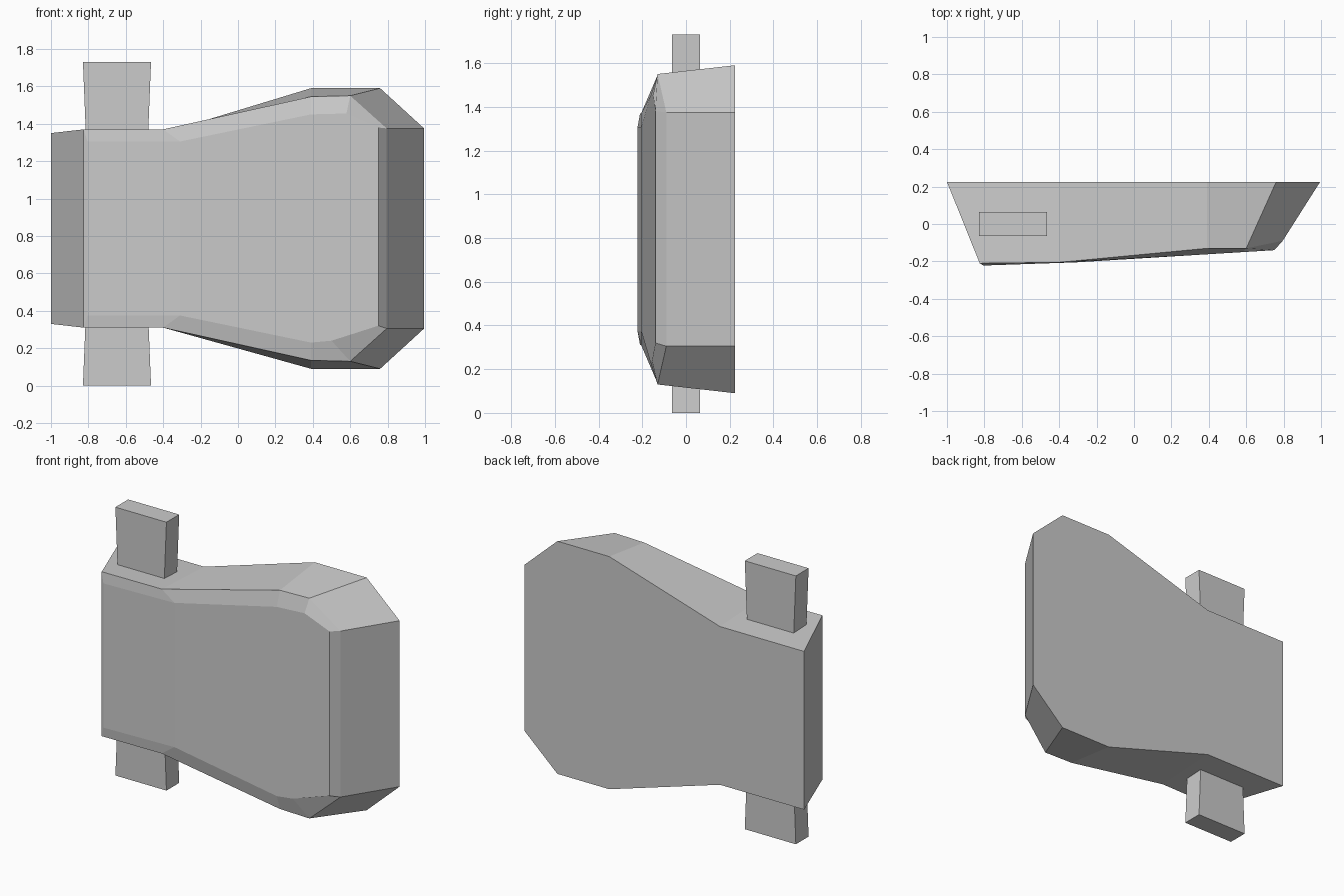
import bpy

if "Cube" in bpy.data.objects:
    bpy.data.objects.remove(bpy.data.objects["Cube"])

MID_Z = 0.84  # the body mirrors top to bottom about this height


def loft_object(name, rings, caps):
    """Join equal-length rings with quads, then add cap faces (vertex index lists)."""
    n = len(rings[0])
    verts = [p for ring in rings for p in ring]
    faces = []
    for r in range(len(rings) - 1):
        for i in range(n):
            j = (i + 1) % n
            faces.append((r * n + i, r * n + j, (r + 1) * n + j, (r + 1) * n + i))
    mesh = bpy.data.meshes.new(name)
    mesh.from_pydata(verts, [], faces + caps)
    mesh.validate()
    obj = bpy.data.objects.new(name, mesh)
    bpy.context.collection.objects.link(obj)
    bpy.context.view_layer.objects.active = obj
    obj.select_set(True)
    bpy.ops.object.mode_set(mode='EDIT')
    bpy.ops.mesh.select_all(action='SELECT')
    bpy.ops.mesh.normals_make_consistent(inside=False)
    bpy.ops.object.mode_set(mode='OBJECT')
    obj.select_set(False)
    return obj


def mirrored(top):
    """Close a ring by mirroring its upper half downwards."""
    return top + [(x, y, 2 * MID_Z - z) for x, y, z in reversed(top)]


# Body: back outline, shoulder ring and bevelled front panel
back = mirrored([(-1, 0.225, 1.35), (-0.4, 0.225, 1.35), (0.39, 0.225, 1.59),
                 (0.76, 0.225, 1.59), (0.995, 0.225, 1.375)])
shoulder = mirrored([(-0.825, -0.21, 1.37), (-0.4, -0.205, 1.37), (0.39, -0.13, 1.545),
                     (0.6, -0.13, 1.55), (0.795, -0.09, 1.375)])
front = mirrored([(-0.805, -0.222, 1.305), (-0.31, -0.205, 1.305), (0.39, -0.162, 1.45),
                  (0.58, -0.15, 1.455), (0.75, -0.14, 1.38)])
front[6] = (0.5, -0.155, 0.24)    # lower right corner is cut back further
front[5] = (0.75, -0.14, 0.32)
n = len(back)
f = 2 * n
loft_object("body", [back, shoulder, front],
            [tuple(range(n)),
             (f, f + 1, f + 8, f + 9),
             tuple(range(f + 1, f + 9))])

# Hinge bar: passes vertically through the body, narrowing to its middle
bar = []
for z, half in ((0, 0.182), (0.865, 0.147), (1.73, 0.182)):
    bar.append([(-0.647 + sx * half, sy * 0.065, z)
                for sx, sy in ((-1, -1), (1, -1), (1, 1), (-1, 1))])
loft_object("hinge_bar", bar, [(0, 1, 2, 3), (8, 9, 10, 11)])
